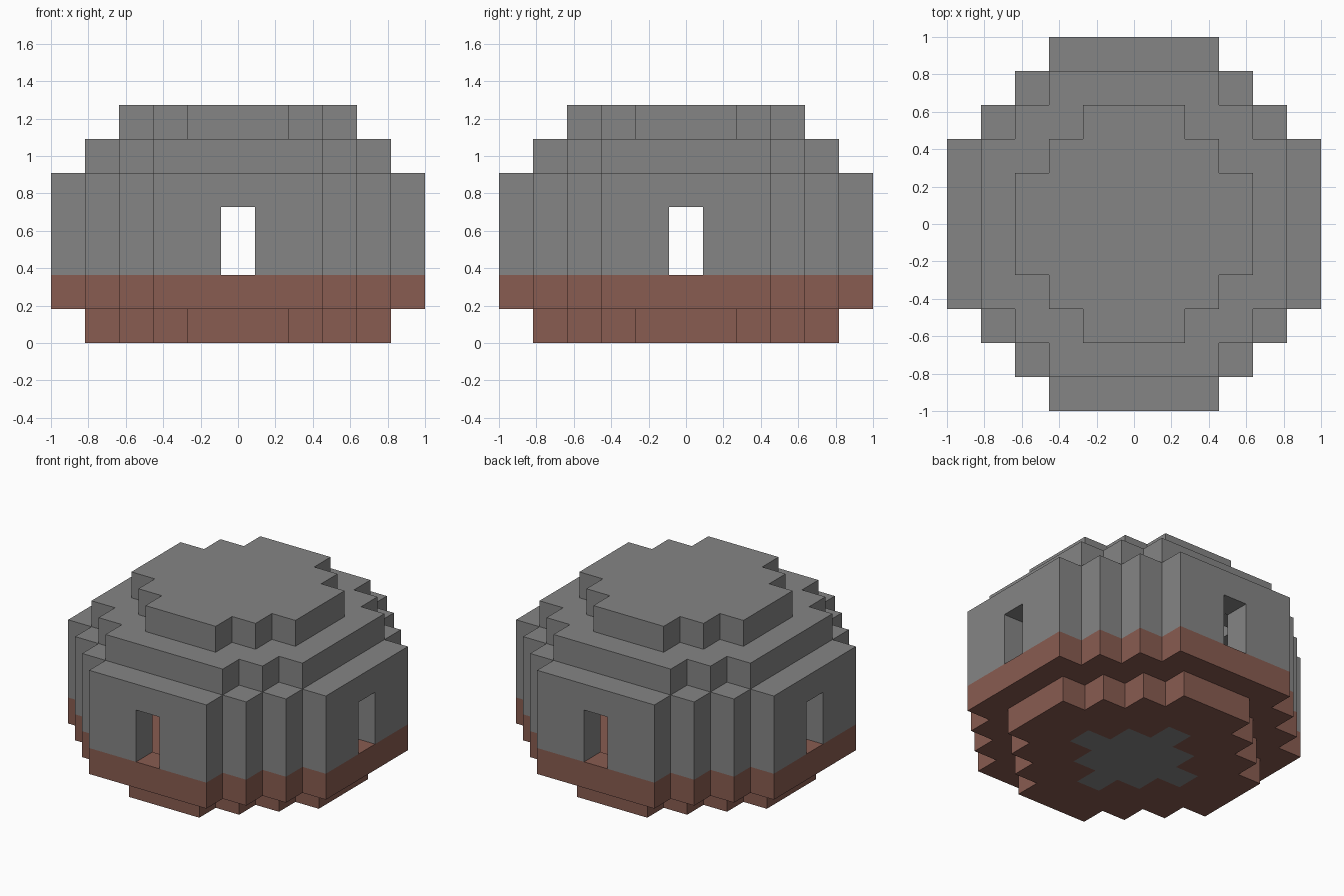
import bpy
import bmesh
from mathutils import Vector

cube = bpy.data.objects.get("Cube")
if cube:
    bpy.data.objects.remove(cube, do_unlink=True)

U = 2 / 11  # edge length of one block


def material(name, color):
    m = bpy.data.materials.new(name)
    m.use_nodes = True
    m.diffuse_color = (*color, 1)
    bsdf = m.node_tree.nodes["Principled BSDF"]
    bsdf.inputs["Base Color"].default_value = (*color, 1)
    bsdf.inputs["Roughness"].default_value = 0.9
    return m


stone = material("grey_stone", (0.235, 0.235, 0.235))
brick = material("brown_brick", (0.25, 0.107, 0.082))


def disc(widths, layer):
    """Stepped disc of blocks; widths are half-widths of the rows from the middle out."""
    return {(i, j, layer)
            for j in range(1 - len(widths), len(widths))
            for i in range(-widths[abs(j)], widths[abs(j)] + 1)}


# Stepped outlines, each one block smaller than the previous
WIDE = (5, 5, 5, 4, 3, 2)
MIDDLE = (4, 4, 4, 3, 2)
FOOT = (4, 4, 3, 2, 1)
CAP = (3, 3, 2, 1)
FLOOR = (2, 1, 0)

# Walls with one window on each of the four sides
walls = set()
for k in (2, 3, 4):
    walls |= disc(WIDE, k) - disc(MIDDLE, k)
windows = {c for c in walls if c[2] < 4 and 0 in c[:2]}

floor = disc(FLOOR, 0)
parts = {
    "floor_centre": (floor, stone),
    "brick_footing": (disc(FOOT, 0) - floor, brick),
    "brick_base_ring": (disc(WIDE, 1) - disc(FOOT, 1), brick),
    "stone_walls": (walls - windows, stone),
    "lower_roof_ring": (disc(MIDDLE, 5) - disc(CAP, 5), stone),
    "roof_cap": (disc(CAP, 6), stone),
}
solid = set().union(*(cells for cells, _ in parts.values()))


def build(name, cells, mat):
    """Make a part from its blocks, keeping only faces open to the air."""
    bm = bmesh.new()
    for cell in sorted(cells):
        centre = Vector(cell) + Vector((0, 0, 0.5))
        for axis in range(3):
            for sign in (-1, 1):
                neighbour = list(cell)
                neighbour[axis] += sign
                if tuple(neighbour) in solid:
                    continue
                corners = []
                for p, q in ((-1, -1), (1, -1), (1, 1), (-1, 1)):
                    offset = Vector()
                    offset[axis] = sign / 2
                    offset[(axis + 1) % 3] = p / 2
                    offset[(axis + 2) % 3] = q / 2
                    corners.append(bm.verts.new((centre + offset) * U))
                bm.faces.new(corners if sign > 0 else corners[::-1])
    bmesh.ops.remove_doubles(bm, verts=bm.verts, dist=U / 100)
    mesh = bpy.data.meshes.new(name)
    bm.to_mesh(mesh)
    bm.free()
    mesh.materials.append(mat)
    bpy.context.collection.objects.link(bpy.data.objects.new(name, mesh))


for part, (blocks, mat) in parts.items():
    build(part, blocks, mat)
